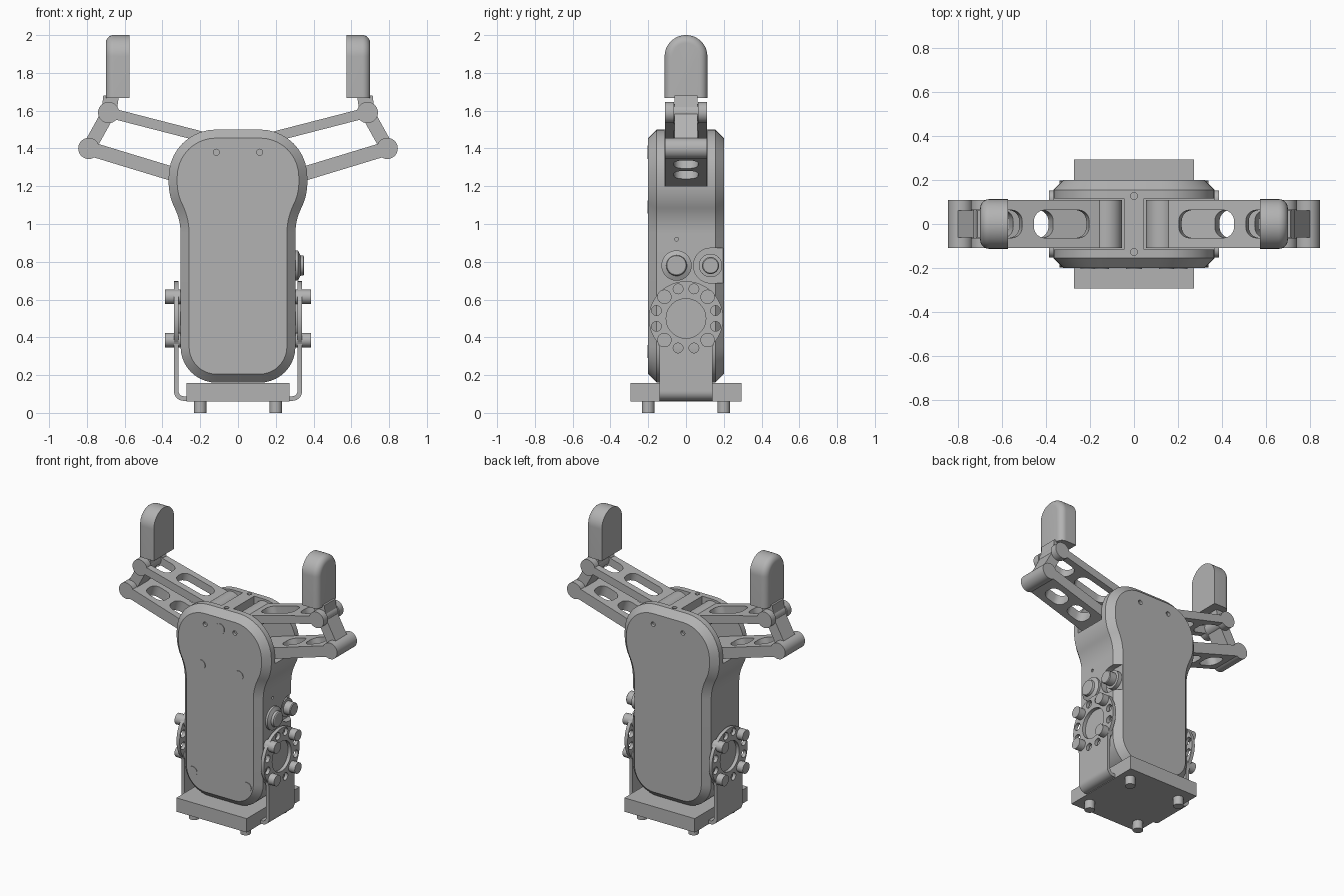
import bpy, bmesh, math
from mathutils import Matrix, Vector

cube = bpy.data.objects.get("Cube")
if cube:
    bpy.data.objects.remove(cube, do_unlink=True)

grey = bpy.data.materials.new("plain grey")
grey.use_nodes = True
grey.diffuse_color = (0.45, 0.45, 0.45, 1)
bsdf = next(n for n in grey.node_tree.nodes if n.type == 'BSDF_PRINCIPLED')
bsdf.inputs["Base Color"].default_value = grey.diffuse_color


# ---- outlines ----
def circle(u, v, r, n=32):
    return [(u + r * math.cos(2 * math.pi * i / n), v + r * math.sin(2 * math.pi * i / n)) for i in range(n)]


def rect(u0, u1, v0, v1):
    return [(u0, v0), (u1, v0), (u1, v1), (u0, v1)]


def rounded(corners, n=10):
    """Polygon from (u, v, radius) corners, each rounded by its radius."""
    out = []
    for i, (u, v, r) in enumerate(corners):
        p = Vector((u, v))
        if r == 0:
            out.append((u, v))
            continue
        a = (Vector(corners[i - 1][:2]) - p).normalized()
        b = (Vector(corners[(i + 1) % len(corners)][:2]) - p).normalized()
        half = a.angle(b) / 2
        centre = p + (a + b).normalized() * (r / math.sin(half))
        start = p + a * (r / math.tan(half)) - centre
        end = p + b * (r / math.tan(half)) - centre
        sweep = start.angle_signed(end)
        for k in range(n + 1):
            t = -sweep * k / n
            c, s = math.cos(t), math.sin(t)
            out.append((centre.x + start.x * c - start.y * s, centre.y + start.x * s + start.y * c))
    return out


def round_rect(u0, u1, v0, v1, r):
    return rounded([(u, v, r) for u, v in rect(u0, u1, v0, v1)])


def inset(pts, d):
    """Move a counter-clockwise outline inwards by d."""
    out = []
    for i, p in enumerate(pts):
        p, q, s = Vector(p), Vector(pts[i - 1]), Vector(pts[(i + 1) % len(pts)])
        e, f = (p - q).normalized(), (s - p).normalized()
        n = Vector((-e.y - f.y, e.x + f.x)).normalized()
        out.append(tuple(p + n * (d / max(0.3, n.dot(Vector((-e.y, e.x)))))))
    return out


# ---- solids ----
def loft(name, pts, axis, rings, mirror=False):
    """Stack the outline along an axis; rings are (position, inset)."""
    bm = bmesh.new()
    place = {'x': lambda u, v, d: (d, u, v), 'y': lambda u, v, d: (u, d, v), 'z': lambda u, v, d: (u, v, d)}[axis]
    loops = [[bm.verts.new(place(u, v, d)) for u, v in (inset(pts, k) if k else pts)] for d, k in rings]
    for a, b in zip(loops, loops[1:]):
        for i in range(len(a)):
            bm.faces.new((a[i - 1], a[i], b[i], b[i - 1]))
    bm.faces.new(loops[0])
    bm.faces.new(loops[-1])
    bmesh.ops.recalc_face_normals(bm, faces=bm.faces)
    mesh = bpy.data.meshes.new(name)
    bm.to_mesh(mesh)
    bm.free()
    mesh.materials.append(grey)
    obj = bpy.data.objects.new(name, mesh)
    bpy.context.collection.objects.link(obj)
    finish(obj)
    if mirror:
        obj.modifiers.new("Mirror", 'MIRROR')
    return obj


def prism(name, pts, axis, a, b, mirror=False):
    return loft(name, pts, axis, [(a, 0), (b, 0)], mirror)


def finish(obj):
    obj.data.polygons.foreach_set("use_smooth", [True] * len(obj.data.polygons))
    obj.data.set_sharp_from_angle(angle=math.radians(28))


def cut(obj, pts, axis, a, b):
    """Subtract a prism and bake the result."""
    tool = prism("cutter", pts, axis, a, b)
    tool.hide_render = True
    mod = obj.modifiers.new("Cut", 'BOOLEAN')
    mod.operation, mod.solver, mod.object = 'DIFFERENCE', 'EXACT', tool
    deps = bpy.context.evaluated_depsgraph_get()
    mesh = bpy.data.meshes.new_from_object(obj.evaluated_get(deps))
    obj.modifiers.remove(mod)
    obj.data = mesh
    bpy.data.objects.remove(tool, do_unlink=True)
    finish(obj)


def add_mirror(obj):
    obj.modifiers.new("Mirror", 'MIRROR')


# ---- body with chamfered front and back ----
half = [(0.304, 0.16, 0.19), (0.304, 1.02, 0.3), (0.367, 1.15, 0.3), (0.367, 1.5, 0.25)]
shape = rounded(half + [(-u, v, r) for u, v, r in reversed(half)])
body = loft("body", shape, 'y', [(-0.2, 0.045), (-0.155, 0), (0.155, 0), (0.2, 0.045)])
for s in (-1, 1):
    cut(body, rect(*sorted((s * 0.045, s * 0.6)), 1.2, 1.7), 'y', -0.115, 0.115)   # arm slots
    for x in (-0.115, 0.115):
        cut(body, circle(x, 1.38, 0.016, 16), 'y', *sorted((s * 0.18, s * 0.25)))   # screw holes
    cut(body, circle(0, s * 0.127, 0.016, 16), 'z', 1.48, 1.6)
cut(body, rounded([(0.04, 0.688, 0.09), (0.3, 0.688, 0), (0.3, 0.872, 0), (0.04, 0.872, 0.09)]), 'x', 0.262, 0.45)
cut(body, circle(-0.05, 0.92, 0.01, 12), 'x', 0.285, 0.4)

# ---- screw heads on the front panel ----
prism("panel_screw_top", circle(0, 1.38, 0.036), 'y', -0.204, -0.19)
for x, z, place in ((0.147, 1.09, "middle"), (0.21, 0.325, "bottom")):
    prism("panel_screw_" + place, circle(x, z, 0.034), 'y', -0.204, -0.19, True)

# ---- side button and connector ----
loft("side_button", circle(-0.05, 0.78, 0.08), 'x', [(0.29, 0), (0.318, 0), (0.33, 0.025), (0.346, 0.028), (0.35, 0.034)])
loft("side_connector", circle(0.13, 0.78, 0.062), 'x', [(0.25, 0), (0.29, 0), (0.292, 0.017), (0.34, 0.017), (0.345, 0.022)])

# ---- base plate with pegs ----
prism("base_plate", rect(-0.273, 0.273, -0.293, 0.293), 'z', 0.06, 0.157)
for y, place in ((-0.2, "front"), (0.2, "back")):
    prism("base_peg_" + place, circle(0.2, y, 0.033, 24), 'z', 0, 0.07, True)

# ---- U bracket: bent foot and round flange with a bolt circle ----
foot = rounded([(0.339, 0.12, 0), (0.339, 0.064, 0.05), (0.25, 0.064, 0), (0.25, 0.088, 0),
                (0.315, 0.088, 0.028), (0.315, 0.12, 0)])
prism("bracket_foot", foot, 'y', -0.14, 0.14, True)
arc = [(0.197 * math.cos(t), 0.5 + 0.197 * math.sin(t))
       for t in (math.radians(-42 + 264 * i / 48) for i in range(49))]
flange = prism("bracket_flange", arc + [(-0.14, 0.33), (-0.14, 0.118), (0.14, 0.118), (0.14, 0.33)], 'x', 0.315, 0.339)
cut(flange, circle(0, 0.5, 0.105, 40), 'x', 0.28, 0.4)
for i in range(12):
    t = math.radians(15 + 30 * i)
    y, z = 0.162 * math.cos(t), 0.5 + 0.162 * math.sin(t)
    if i % 3 == 1:
        prism("bracket_bolt", circle(y, z, 0.038, 24), 'x', 0.3, 0.386, True)
    else:
        cut(flange, circle(y, z, 0.026, 20), 'x', 0.28, 0.4)
add_mirror(flange)
prism("pivot_disc", circle(0, 0.5, 0.13, 40), 'x', 0.295, 0.314, True)


# ---- gripper arms ----
def link(name, pivot, slope, length, thick, holes):
    """Flat bar running from its outer pivot down into the body."""
    obj = prism(name, rect(0, length, -0.11, 0.11), 'z', -thick / 2, thick / 2)
    for a, b in holes:
        cut(obj, round_rect(a, b, -0.063, 0.063, 0.05), 'z', -0.2, 0.2)
    turn = Matrix.Rotation(math.pi - slope, 4, 'Y')
    obj.data.transform(Matrix.Translation((pivot[0], 0, pivot[1])) @ turn)
    add_mirror(obj)


upper, lower = (0.685, 1.59), (0.79, 1.40)
link("upper_link", upper, 0.252, 0.63, 0.054, [(-0.1, 0.175), (0.23, 0.49)])
link("lower_link", lower, 0.295, 0.62, 0.075, [(0.095, 0.24), (0.285, 0.43)])
prism("upper_link_hub", circle(0.125, 1.42, 0.07), 'y', -0.11, 0.11, True)
prism("lower_pivot", circle(*lower, 0.056), 'y', -0.11, 0.11, True)
prism("upper_pivot_front", circle(*upper, 0.056), 'y', -0.11, -0.063, True)
prism("upper_pivot_back", circle(*upper, 0.056), 'y', 0.063, 0.11, True)
prism("upper_pivot_core", circle(*upper, 0.046), 'y', -0.064, 0.064, True)

# ---- fingers ----
d = (Vector(upper) - Vector(lower)).normalized() * 0.036
side = Vector((d.y, -d.x))
bar = [tuple(Vector(p) + side * k) for p, k in ((lower, -1), (lower, 1), (upper, 1), (upper, -1))]
prism("finger_crank", bar, 'y', -0.062, 0.062, True)
prism("finger_stem", [(0.645, 1.58), (0.725, 1.58), (0.713, 1.68), (0.63, 1.68)], 'y', -0.062, 0.062, True)
pad_shape = rounded([(-0.113, 1.55, 0), (0.113, 1.55, 0), (0.113, 2.0, 0.112), (-0.113, 2.0, 0.112)], 16)
r = 0.042
edge = [(0.7 - r + r * math.sin(t), r - r * math.cos(t)) for t in (math.pi / 2 * i / 8 for i in range(9))]
pad = loft("finger_pad", pad_shape, 'x', [(0.574, 0)] + edge)
cut(pad, rect(0.4, 0.9, -0.3, 0.3), 'z', 1.4, 1.667)
add_mirror(pad)
